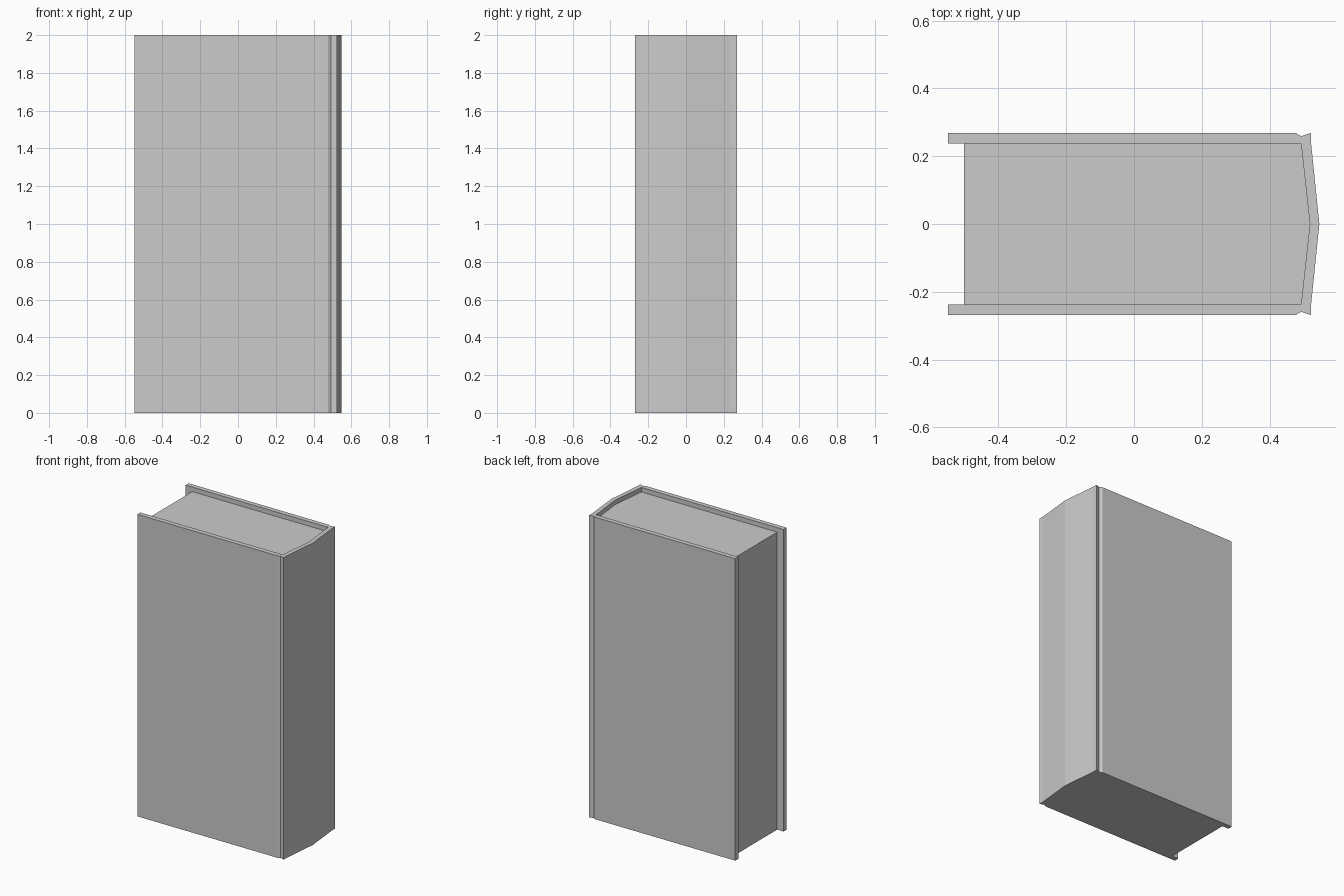
import bpy, bmesh

if "Cube" in bpy.data.objects:
    bpy.data.objects.remove(bpy.data.objects["Cube"])


def extrude_profile(name, points, z0, z1):
    """Closed prism from a plan-view outline."""
    bm = bmesh.new()
    face = bm.faces.new([bm.verts.new((x, y, z0)) for x, y in points])
    top = bmesh.ops.extrude_face_region(bm, geom=[face])["geom"]
    verts = [v for v in top if isinstance(v, bmesh.types.BMVert)]
    bmesh.ops.translate(bm, verts=verts, vec=(0, 0, z1 - z0))
    bmesh.ops.recalc_face_normals(bm, faces=bm.faces)
    mesh = bpy.data.meshes.new(name)
    bm.to_mesh(mesh)
    bm.free()
    obj = bpy.data.objects.new(name, mesh)
    bpy.context.collection.objects.link(obj)
    return obj


def mirror_y(points):
    """Same points on the other side, in reverse order."""
    return [(x, -y) for x, y in reversed(points)]


# Half outlines: outer cover with hinge groove, and inner face
outer = [(-0.549, -0.269), (0.477, -0.269), (0.493, -0.259),
         (0.523, -0.269), (0.523, -0.235)]
inner = [(-0.549, -0.237), (0.493, -0.237)]
spine_out, spine_in = (0.547, 0), (0.519, 0)

# Cover: two boards and a pointed spine in one U-shaped profile
extrude_profile("cover",
                outer + [spine_out] + mirror_y(outer)
                + [(x, -y) for x, y in inner] + [spine_in] + inner[::-1],
                0, 2)

# Pages: set in at the open edge and below the top of the cover
page_half = [(-0.502, -0.237), inner[1]]
extrude_profile("pages", page_half + [spine_in] + mirror_y(page_half), 0, 1.97)
